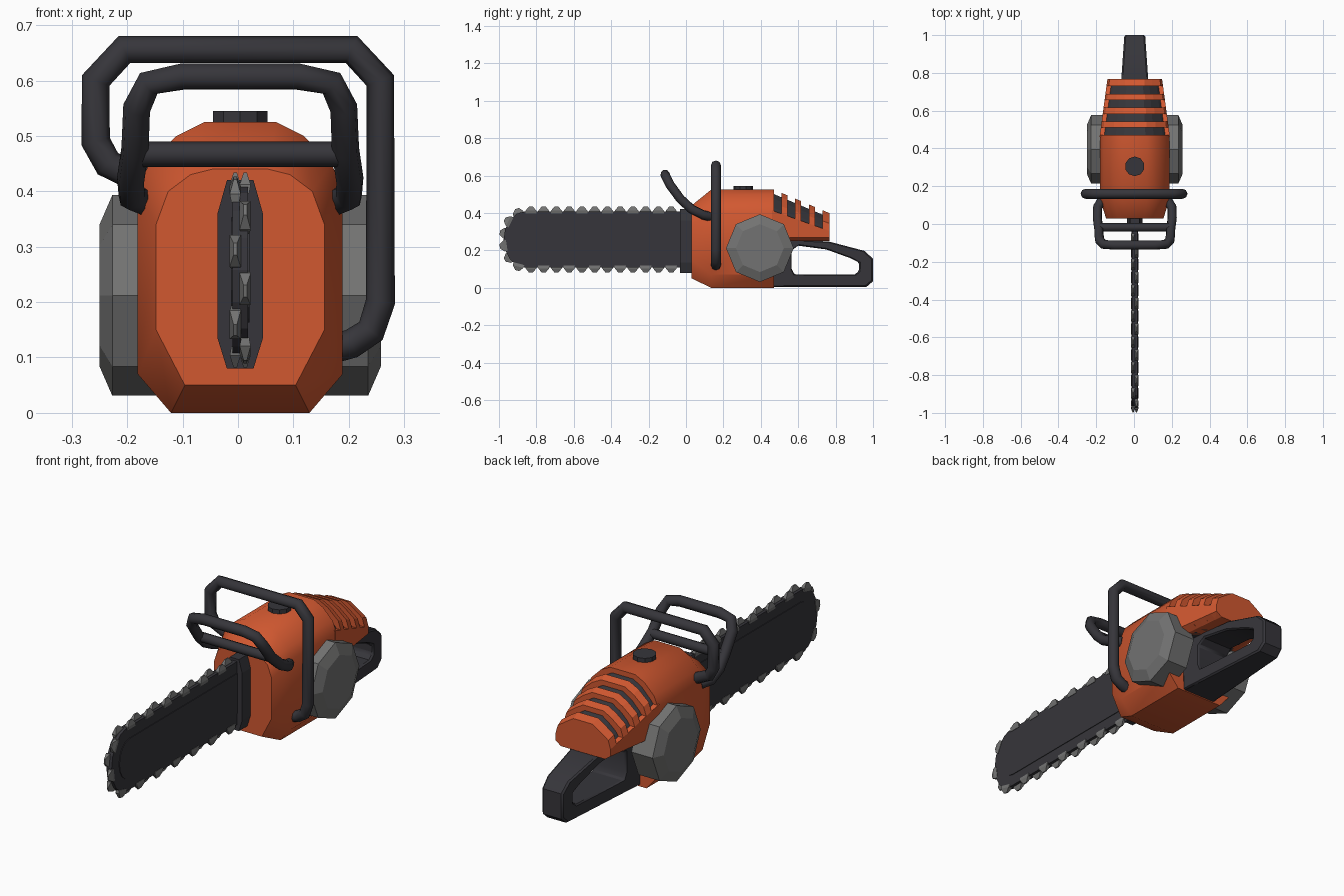
import bpy, bmesh, math
from mathutils import Vector

if "Cube" in bpy.data.objects:
    bpy.data.objects.remove(bpy.data.objects["Cube"])

CX = 0.004  # slight offset of the centre plane


def material(name, rgb):
    m = bpy.data.materials.new(name)
    m.diffuse_color = (*rgb, 1)
    m.use_nodes = True
    m.node_tree.nodes["Principled BSDF"].inputs["Base Color"].default_value = m.diffuse_color
    return m


ORANGE = material("orange_plastic", (0.64, 0.098, 0.03))
DARK = material("dark_plastic", (0.037, 0.036, 0.043))
METAL = material("grey_metal", (0.17, 0.17, 0.168))


def finish(obj, mat, angle=None):
    obj.data.materials.clear()
    obj.data.materials.append(mat)
    if angle:
        bpy.ops.object.select_all(action='DESELECT')
        obj.select_set(True)
        bpy.context.view_layer.objects.active = obj
        bpy.ops.object.shade_smooth_by_angle(angle=math.radians(angle))
    return obj


def mesh_object(name, bm, mat, angle=None):
    bmesh.ops.recalc_face_normals(bm, faces=bm.faces)
    me = bpy.data.meshes.new(name)
    bm.to_mesh(me)
    bm.free()
    obj = bpy.data.objects.new(name, me)
    bpy.context.collection.objects.link(obj)
    return finish(obj, mat, angle)


def add_loft(bm, rings):
    """Skin closed rings of equal length and cap both ends."""
    vs = [[bm.verts.new(p) for p in r] for r in rings]
    n = len(vs[0])
    for a, b in zip(vs, vs[1:]):
        for i in range(n):
            bm.faces.new((a[i], a[(i + 1) % n], b[(i + 1) % n], b[i]))
    bm.faces.new(vs[0])
    bm.faces.new(vs[-1])


def section(y, half):
    """Mirrored cross-section at depth y from (x, z) points, bottom to top."""
    return ([(CX + x, y, z) for x, z in half] +
            [(CX - x, y, z) for x, z in reversed(half)])


def tube(name, pts, r, mat=DARK):
    cu = bpy.data.curves.new(name, 'CURVE')
    cu.dimensions = '3D'
    cu.bevel_depth = r
    cu.bevel_resolution = 2
    cu.use_fill_caps = True
    sp = cu.splines.new('POLY')
    sp.points.add(len(pts) - 1)
    for p, q in zip(sp.points, pts):
        p.co = (*q, 1)
    tmp = bpy.data.objects.new(name + "_path", cu)
    bpy.context.collection.objects.link(tmp)
    dg = bpy.context.evaluated_depsgraph_get()
    me = bpy.data.meshes.new_from_object(tmp.evaluated_get(dg))
    bpy.data.objects.remove(tmp)
    obj = bpy.data.objects.new(name, me)
    bpy.context.collection.objects.link(obj)
    return finish(obj, mat, 50)


# Main housing: chamfered nose widening to the full section
full = [(.125, 0), (.185, .07), (.185, .40), (.165, .45), (.115, .50), (.065, .525)]
nose = [(.10, .05), (.152, .15), (.152, .34), (.13, .40), (.09, .43), (.05, .44)]
bm = bmesh.new()
add_loft(bm, [section(.03, nose), section(.135, full), section(.47, full)])
mesh_object("main_housing", bm, ORANGE, 40)


# Rear cover: sloping section with four cooling slots
def rear(y, low=False, inset=0.0):
    t = (y - .47) / .295
    w = .185 - .04 * t - inset
    top = .525 - .125 * t - inset
    slot = .41 - .105 * t
    base = [(w * .8, .25), (w, .27), (w, slot)]
    if low:
        return section(y, base)
    return section(y, base + [(w * .92, top - .075 + .02 * t), (w * .62, top - .025),
                              (w * .35, top)])


slots = [(.47 + .073 * i, .51 + .0735 * i) for i in range(4)]
bm = bmesh.new()
add_loft(bm, [rear(.46, True), rear(.765, True)])
for (_, a), b in zip(slots, [s[0] for s in slots[1:]] + [.768]):
    add_loft(bm, [rear(a), rear(b)])
mesh_object("rear_cover_fins", bm, ORANGE)
bm = bmesh.new()
add_loft(bm, [rear(.46, inset=.024), rear(.75, inset=.024)])
mesh_object("cooling_slot_core", bm, DARK)

# Octagonal side covers
for side, name in ((1, "right_side_cover"), (-1, "left_side_cover")):
    bm = bmesh.new()
    add_loft(bm, [[(CX + side * x, .395 + r * math.cos(k * math.pi / 4),
                    .212 + r * math.sin(k * math.pi / 4)) for k in range(8)]
                  for x, r in ((.12, .181), (.231, .181), (.254, .128))])
    mesh_object(name, bm, METAL)

# Filler cap on top
bm = bmesh.new()
add_loft(bm, [[(CX + r * math.cos((k + .5) * math.pi / 5), .305 + r * math.sin((k + .5) * math.pi / 5), z)
               for k in range(10)] for z, r in ((.51, .052), (.545, .052))])
mesh_object("filler_cap", bm, DARK, 30)

# Rear handle: closed loop between outer and inner outlines
outer = [(.46, .255), (.62, .255), (.765, .247), (.955, .197), (1, .155),
         (1, .035), (.965, .005), (.6, .005), (.46, .005), (.46, .12)]
inner = [(.565, .2), (.6, .225), (.75, .205), (.88, .158), (.925, .135),
         (.925, .09), (.9, .07), (.7, .07), (.58, .07), (.565, .1)]
bm = bmesh.new()


def handle_ring(outline, side):
    return [bm.verts.new((CX + side * (.055 + .07 * (1 - y)), y, z)) for y, z in outline]


rings = [handle_ring(outer, -1), handle_ring(outer, 1), handle_ring(inner, 1), handle_ring(inner, -1)]
for a, b in zip(rings, rings[1:] + rings[:1]):
    for i in range(10):
        j = (i + 1) % 10
        bm.faces.new((a[i], a[j], b[j], b[i]))
handle = mesh_object("rear_handle", bm, DARK, 35)
bev = handle.modifiers.new("soft_edges", 'BEVEL')
bev.width = .008
bev.segments = 1
bev.limit_method = 'ANGLE'
bev.angle_limit = math.radians(50)

# Wrap-around front handle
Y = .16
tube("front_handle", [(x, Y, z) for x, z in (
    (.15, .11), (.205, .125), (.24, .148), (.257, .2), (.257, .6), (.205, .656), (-.205, .656),
    (-.257, .6), (-.257, .49), (-.235, .45), (-.15, .41))], .0265)

# Hand guard loop with crossbar
half = [(.17, .13, .38), (.196, .09, .39), (.198, .03, .42), (.19, -.03, .475), (.187, -.085, .55),
        (.165, -.108, .595), (.105, -.112, .607)]
tube("hand_guard", [(CX + x, y, z) for x, y, z in half] +
     [(CX - x, y, z) for x, y, z in reversed(half)], .025)
tube("hand_guard_crossbar", [(CX - .185, -.018, .467), (CX + .185, -.018, .467)], .023)

# Guide bar mount
bm = bmesh.new()
add_loft(bm, [section(y, [(.024, .08), (.041, .135), (.041, .36), (.024, .42)]) for y in (-.033, .05)])
mesh_object("bar_mount", bm, DARK)


# Guide bar outline: straight edges with a blunt round tip
def bar_outline(r, ry, y_tip, y_end):
    arc = [math.pi / 2 + k * math.pi / 8 for k in range(9)]
    return ([(y_end, .258 + r)] +
            [(y_tip + ry * math.cos(a), .258 + r * math.sin(a)) for a in arc] +
            [(y_end, .258 - r)])


def plate(name, pts, half_thick):
    bm = bmesh.new()
    add_loft(bm, [[(CX + s * half_thick, y, z) for y, z in pts] for s in (-1, 1)])
    return mesh_object(name, bm, DARK)


edge = bar_outline(.15, .115, -.86, .02)
plate("guide_bar", edge, .014)
plate("guide_bar_panel", bar_outline(.095, .075, -.845, 0), .017)

# Saw chain: tapered teeth spaced along the bar edge, alternating sides
path = [Vector((0, y, z)) for y, z in edge]
path[0].y = path[-1].y = -.045
lengths = [(b - a).length for a, b in zip(path, path[1:])]
total = sum(lengths)
count = round(total / .068)
bm = bmesh.new()
for k in range(count):
    d = (k + .5) * total / count
    i = 0
    while d > lengths[i]:
        d -= lengths[i]
        i += 1
    t = (path[i + 1] - path[i]).normalized()
    out = Vector((0, t.z, -t.y))          # outward normal of the outline
    c = path[i] + t * d
    shift = CX + (.009 if k % 2 else -.009)
    add_loft(bm, [[c + t * u * tl + out * h + Vector((shift + v * tx, 0, 0))
                   for u, v in ((-1, -1), (1, -1), (1, 1), (-1, 1))]
                  for h, tl, tx in ((-.012, .03, .007), (.004, .029, .01), (.026, .011, .003))])
mesh_object("saw_chain_teeth", bm, METAL)
